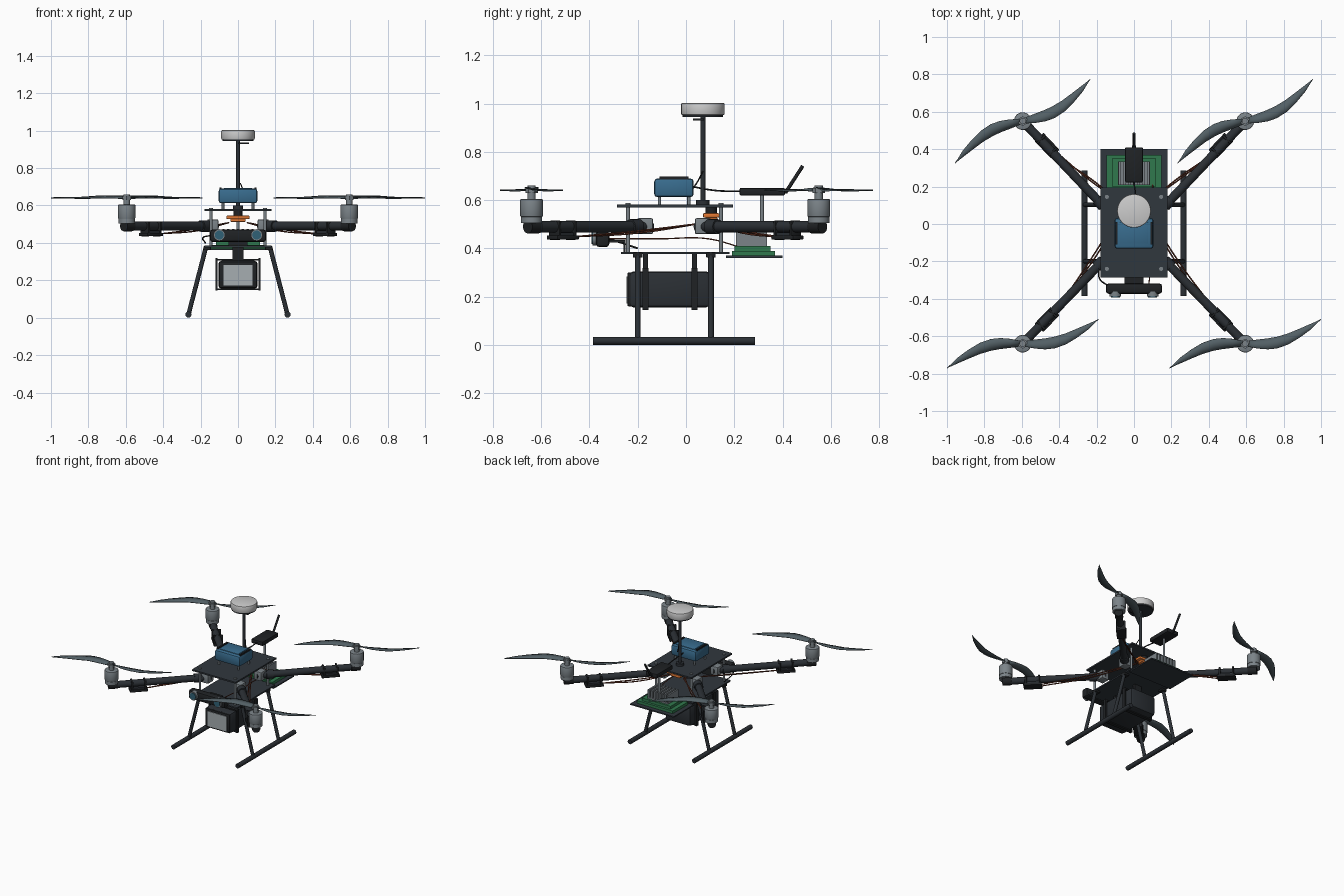
import bpy, bmesh
from math import radians, pi, atan2
from mathutils import Vector, Matrix

if "Cube" in bpy.data.objects:
    bpy.data.objects.remove(bpy.data.objects["Cube"])


def mat(name, r, g, b):
    m = bpy.data.materials.new(name)
    m.diffuse_color = (r, g, b, 1)
    m.use_nodes = True
    m.node_tree.nodes["Principled BSDF"].inputs["Base Color"].default_value = m.diffuse_color
    return m


DARK = mat("carbon", .024, .029, .035)
BLACK = mat("black", .014, .016, .018)
PLATE = mat("plate", .03, .038, .047)
METAL = mat("metal", .2, .23, .25)
PROP = mat("propeller_grey", .085, .115, .13)
WHITE = mat("white", .7, .7, .7)
BLUE = mat("blue", .04, .15, .27)
GREEN = mat("green", .03, .19, .075)
ORANGE = mat("orange", .75, .19, .035)
WIRE = mat("wire", .14, .035, .018)
GLASS = mat("glass", .38, .42, .44)
LENS = mat("lens", .03, .12, .18)


def obj(name, bm, m):
    me = bpy.data.meshes.new(name)
    bmesh.ops.recalc_face_normals(bm, faces=bm.faces)
    bm.to_mesh(me)
    bm.free()
    o = bpy.data.objects.new(name, me)
    me.materials.append(m)
    bpy.context.collection.objects.link(o)
    return o


def box(name, lo, hi, m, bevel=0, rot=0, seg=2):
    """Box from corner to corner, turned about its own vertical axis."""
    lo, hi = Vector(lo), Vector(hi)
    bm = bmesh.new()
    bmesh.ops.create_cube(bm, size=1, matrix=Matrix.Diagonal((*(hi - lo), 1)))
    if bevel:
        bmesh.ops.bevel(bm, geom=bm.edges[:], offset=bevel, segments=seg, affect='EDGES', profile=.5)
    o = obj(name, bm, m)
    o.location = (lo + hi) / 2
    o.rotation_euler.z = rot
    return o


def cbox(name, c, size, m, bevel=0, rot=0):
    c, h = Vector(c), Vector(size) / 2
    return box(name, c - h, c + h, m, bevel, rot)


def rod(name, a, b, r, m, sides=20, r2=None, bevel=0):
    """Cylinder between two points."""
    a, b = Vector(a), Vector(b)
    d = b - a
    bm = bmesh.new()
    bmesh.ops.create_cone(bm, cap_ends=True, segments=sides, radius1=r,
                          radius2=r if r2 is None else r2, depth=d.length)
    if bevel:
        rim = [e for e in bm.edges if any(len(f.verts) > 4 for f in e.link_faces)]
        bmesh.ops.bevel(bm, geom=rim, offset=bevel, segments=2, affect='EDGES', profile=.5)
    o = obj(name, bm, m)
    o.location = (a + b) / 2
    o.rotation_euler = d.to_track_quat('Z', 'Y').to_euler()
    return o


def cable(name, pts, r, m):
    cu = bpy.data.curves.new(name, 'CURVE')
    cu.dimensions = '3D'
    cu.bevel_depth, cu.bevel_resolution, cu.resolution_u = r, 1, 8
    sp = cu.splines.new('BEZIER')
    sp.bezier_points.add(len(pts) - 1)
    for p, co in zip(sp.bezier_points, pts):
        p.co = co
        p.handle_left_type = p.handle_right_type = 'AUTO'
    cu.materials.append(m)
    cu.use_fill_caps = True
    o = bpy.data.objects.new(name, cu)
    bpy.context.collection.objects.link(o)


# swept blade outline: distance, trailing edge, leading edge
BLADE = [(.015, .014, -.016), (.07, .022, -.026), (.12, .028, -.03), (.17, .037, -.025),
         (.23, .055, -.004), (.29, .08, .032), (.35, .106, .076), (.385, .121, .111), (.405, .131, .129)]


def propeller(name, x, y, z, ang):
    bm = bmesh.new()
    for s in (1, -1):
        rows = []
        for d, u, l in BLADE:
            tw = .008 * (1 - d / .45)
            rows.append([bm.verts.new((s * d, s * (u + (l - u) * t), h + .004 * (d < .2)))
                         for t, h in ((0, -tw), (.5, tw * .4), (1, tw))])
        for p, q in zip(rows, rows[1:]):
            for i in range(2):
                bm.faces.new((p[i], q[i], q[i + 1], p[i + 1]))
    o = obj(name, bm, PROP)
    o.location, o.rotation_euler.z = (x, y, z), ang
    so = o.modifiers.new("thickness", 'SOLIDIFY')
    so.thickness, so.offset = .004, 0


# stacked body plates
box("top_plate", (-.18, -.285, .57), (.18, .195, .581), PLATE)
box("lower_plate", (-.18, -.27, .376), (.18, .18, .386), PLATE)
box("rear_tray", (-.18, .165, .361), (.18, .4, .37), PLATE)

# arms, motors, propellers, speed controllers
for sx, side in ((-1, "left"), (1, "right")):
    for end, my, iy, ey, ang in (("front", -.64, -.17, -.51, 0), ("rear", .55, .07, .42, radians(14))):
        n = f"{end}_{side}_"
        mx = sx * .595
        inner, outer = Vector((sx * .14, iy, .49)), Vector((mx, my, .49))
        d = (outer - inner).normalized()
        yaw = atan2(d.y, d.x)
        rod(n + "arm", inner - d * .03, outer + d * .015, .024, DARK)
        rod(n + "arm_cap", outer - d * .04, outer + d * .022, .028, BLACK)
        cbox(n + "arm_clamp", (sx * .135, iy, .492), (.06, .066, .066), METAL, .006)
        rod(n + "arm_collar", inner + d * .035, inner + d * .085, .031, DARK)
        rod(n + "motor_base", (mx, my, .505), (mx, my, .53), .044, METAL, 28)
        rod(n + "motor_bell", (mx, my, .53), (mx, my, .605), .047, METAL, 28, bevel=.005)
        rod(n + "motor_shaft", (mx, my, .6), (mx, my, .66), .017, METAL)
        rod(n + "propeller_hub", (mx, my, .63), (mx, my, .65), .026, METAL, 6)
        propeller(n + "propeller", mx, my, .641, ang)
        e = Vector((sx * .465, ey, .445))
        cbox(n + "speed_controller", e, (.125, .065, .018), BLACK, .004, yaw)
        cbox(n + "controller_pad", e + Vector((0, 0, .014)), (.085, .05, .014), DARK, 0, yaw)
        for k in (-1, 1):
            cbox(n + "arm_strap", Vector((e.x, e.y, .475)) + d * .045 * k, (.014, .064, .09 - .01), BLACK, .006, yaw)
        for k in (-.008, .008):
            mid = (sx * (.23 + k), -.2 if my < 0 else .235, .468 + k / 2)
            cable(n + "power_wire", [e - d * .06 + Vector((k, k, .003)), mid,
                                     (sx * .05, .095 + k, .508)], .004, WIRE)

    # standoffs between plates
    for y in (-.24, .145):
        rod(f"{side}_standoff", (sx * .145, y, .38), (sx * .145, y, .584), .008, METAL, 12)
        rod(f"{side}_screw", (sx * .145, y, .58), (sx * .145, y, .587), .011, METAL, 12)

    # landing gear
    for y in (-.2, .103):
        rod(f"{side}_leg", (sx * .17, y, .382), (sx * .265, y, .016), .012, DARK)
        cbox(f"{side}_leg_mount", (sx * .165, y, .372), (.04, .04, .02), BLACK, .004)
    rod(f"{side}_skid", (sx * .265, -.385, .017), (sx * .265, .285, .017), .0165, DARK)

# camera payload box
box("payload_body", (-.105, -.235, .155), (.105, .1, .305), DARK, .018)
box("payload_bezel", (-.1, -.243, .16), (.1, -.225, .3), BLACK, .006)
box("payload_window", (-.078, -.247, .172), (.078, -.238, .283), GLASS)
for y in (-.168, .035):
    for s in (-1, 1):
        box("payload_strap_side", (s * .114 - .005, y - .012, .145), (s * .114 + .005, y + .012, .318), BLACK)
    for z in (.148, .306):
        box("payload_strap_band", (-.114, y - .012, z), (.114, y + .012, z + .009), BLACK)
    box("payload_hanger", (-.03, y - .01, .31), (.03, y + .01, .378), BLACK)

# stereo camera on the nose
box("stereo_camera", (-.15, -.373, .405), (.15, -.318, .472), BLACK, .014)
box("camera_bracket", (-.05, -.325, .425), (.05, -.25, .435), BLACK)
box("camera_bracket_foot", (-.05, -.26, .38), (.05, -.25, .435), BLACK)
for x in (-.1, .1):
    rod("lens_barrel", (x, -.36, .442), (x, -.388, .442), .031, METAL, 28)
    rod("lens_glass", (x, -.38, .442), (x, -.392, .442), .024, LENS, 28)
cable("camera_cable", [(-.14, -.33, .44), (-.185, -.29, .43), (-.175, -.2, .4)], .004, BLACK)
cable("camera_data_wire", [(.08, -.32, .44), (.1, -.1, .44), (.1, .09, .44), (.1, .24, .4)], .003, WIRE)

# flight sensor under the top plate
box("flight_sensor", (-.062, .07, .527), (.062, .138, .546), ORANGE, .006)
rod("sensor_damper", (0, .104, .54), (0, .104, .572), .024, BLACK)
box("sensor_base", (-.04, .08, .512), (.04, .13, .528), ORANGE, .004)

# blue battery on short feet
box("battery", (-.104, -.132, .612), (.104, .032, .69), BLUE, .014)
box("battery_lid", (-.075, -.105, .687), (.075, .01, .694), BLUE, .002)
for s in (-1, 1):
    box("battery_rail", (s * .093 - .006, -.11, .686), (s * .093 + .006, .01, .697), BLACK)
    for y in (-.11, .012):
        rod("battery_foot", (s * .08, y, .58), (s * .08, y, .615), .007, METAL, 12)

# satellite receiver mast
rod("mast_base", (0, .07, .58), (0, .07, .6), .028, DARK)
rod("mast", (0, .07, .58), (0, .07, .955), .0105, DARK)
rod("receiver_underside", (0, .07, .944), (0, .07, .955), .084, DARK, 40)
rod("receiver_disc", (0, .07, .952), (0, .07, 1.003), .09, WHITE, 40, bevel=.006)
box("mast_clip", (0, .03, .93), (.06, .075, .938), BLACK)

# computer board with heat sink
box("circuit_board", (-.148, .19, .37), (.148, .368, .39), GREEN)
box("upper_board", (-.118, .2, .39), (.118, .35, .41), GREEN)
box("heat_sink_base", (-.085, .208, .408), (.085, .335, .42), METAL)
for i in range(7):
    x = -.078 + .026 * i
    box("heat_sink_fin", (x - .006, .208, .415), (x + .006, .335, .475), METAL)

# radio modem and antenna
rod("modem_post", (0, .315, .42), (0, .315, .622), .008, METAL, 12)
box("radio_modem", (-.048, .222, .619), (.048, .41, .651), BLACK, .007)
rod("antenna_joint", (0, .395, .635), (0, .42, .638), .01, BLACK)
rod("antenna", (0, .415, .635), (0, .484, .742), .0075, BLACK, 12)

# loose cables
cable("modem_cable", [(0, .03, .655), (.01, .12, .64), (0, .225, .636)], .004, BLACK)
cable("receiver_cable", [(.012, .07, .72), (.03, .05, .68), (.05, .03, .65)], .003, BLACK)

# smooth the round surfaces
for o in bpy.data.objects:
    o.select_set(o.type == 'MESH')
bpy.context.view_layer.objects.active = bpy.data.objects["top_plate"]
bpy.ops.object.shade_smooth_by_angle(angle=radians(35))
